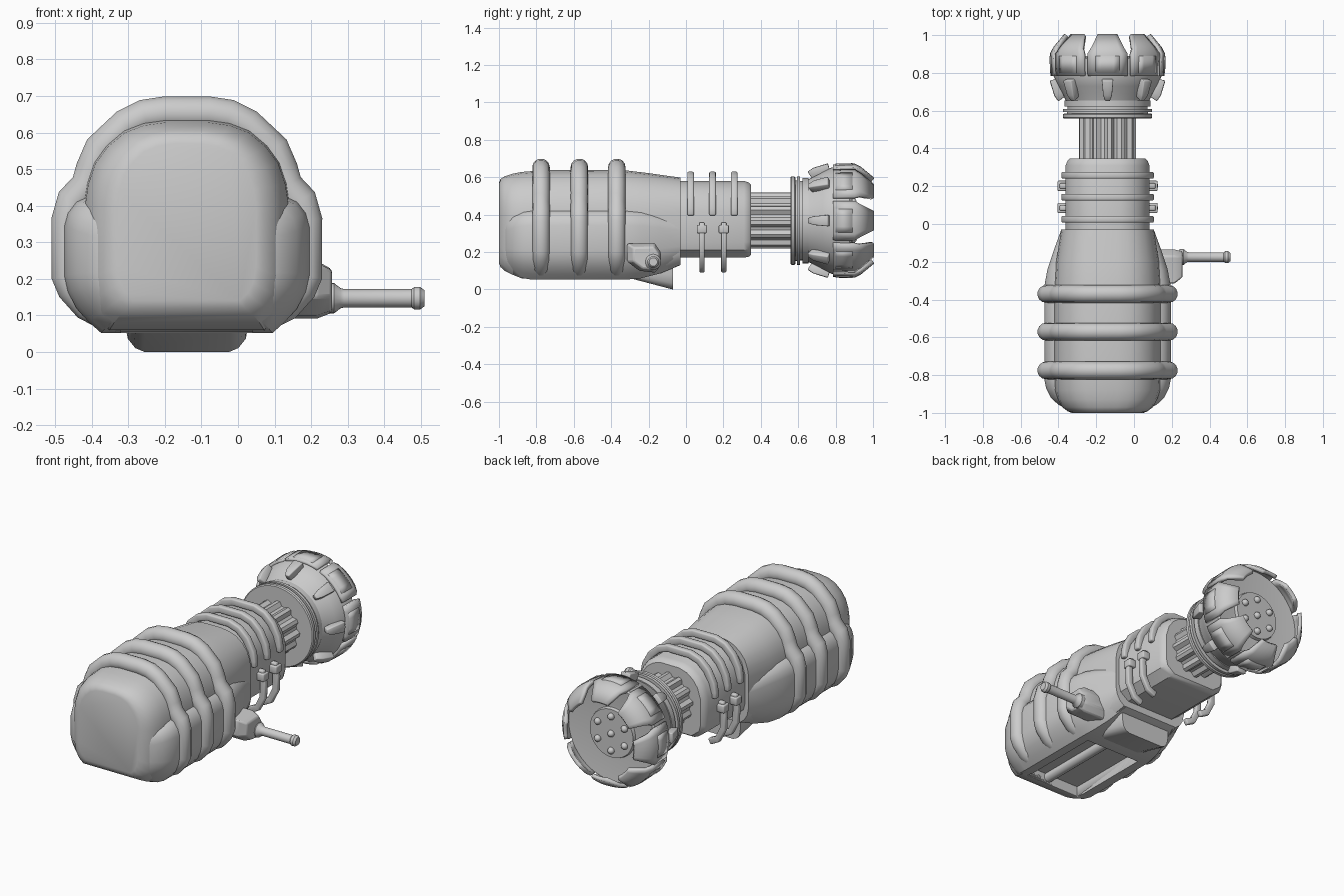
import bpy, bmesh, math
from mathutils import Vector

if "Cube" in bpy.data.objects:
    bpy.data.objects.remove(bpy.data.objects["Cube"])

CX, CZ = -0.14, 0.368      # axis of the barrel


def finish(name, bm, angle=35):
    bmesh.ops.recalc_face_normals(bm, faces=bm.faces)
    me = bpy.data.meshes.new(name)
    bm.to_mesh(me)
    bm.free()
    ob = bpy.data.objects.new(name, me)
    bpy.context.collection.objects.link(ob)
    bpy.ops.object.select_all(action='DESELECT')
    ob.select_set(True)
    bpy.context.view_layer.objects.active = ob
    bpy.ops.object.shade_smooth_by_angle(angle=math.radians(angle))
    return ob


def skin(name, rings, angle=35):
    """Join closed rings of points and cap both ends."""
    bm = bmesh.new()
    rows = [[bm.verts.new(p) for p in r] for r in rings]
    n = len(rows[0])
    for a, b in zip(rows, rows[1:]):
        for i in range(n):
            j = (i + 1) % n
            bm.faces.new((a[i], a[j], b[j], b[i]))
    bm.faces.new(rows[0])
    bm.faces.new(rows[-1])
    return finish(name, bm, angle)


def loft(name, half, stations, angle=35):
    """half: right outline (0..1, 0..1) top to bottom; stations: y, half width, z low, z high."""
    full = half + [(-x, z) for x, z in reversed(half)]
    return skin(name, [[(CX + x * w, y, lo + z * (hi - lo)) for x, z in full]
                       for y, w, lo, hi in stations], angle)


def turn_y(name, prof, n=48, teeth=None):
    """Revolve (y, r) about the barrel axis; teeth alternates the radius."""
    rings = []
    for y, r in prof:
        ring = []
        for i in range(n):
            a = 2 * math.pi * i / n
            rr = r * (teeth if teeth and i % 4 > 1 else 1)
            ring.append((CX + rr * math.sin(a), y, CZ + rr * math.cos(a)))
        rings.append(ring)
    return skin(name, rings)


def sheet(name, rows, thick, bevel=0.0):
    """Grid of points thickened to a plate."""
    bm = bmesh.new()
    vs = [[bm.verts.new(p) for p in r] for r in rows]
    for a, b in zip(vs, vs[1:]):
        for i in range(len(a) - 1):
            bm.faces.new((a[i], a[i + 1], b[i + 1], b[i]))
    ob = finish(name, bm)
    m = ob.modifiers.new("thickness", 'SOLIDIFY')
    m.thickness, m.offset = thick, 0
    if bevel:
        b = ob.modifiers.new("edges", 'BEVEL')
        b.width, b.segments, b.limit_method = bevel, 2, 'ANGLE'
        b.angle_limit = math.radians(50)
    return ob


def mirror(path):
    return [(-x, z) for x, z in reversed(path)] + path


# main housing and its wider lower bulge
housing = loft("housing", [(.2, 1), (.42, .985), (.61, .95), (.78, .88), (.9, .8), (.97, .7), (1, .6),
                           (1, .22), (.96, .12), (.88, .05), (.76, 0)],
               [(-1, .19, .14, .57), (-.992, .21, .12, .59), (-.97, .24, .1, .605), (-.93, .262, .08, .618),
                (-.88, .278, .06, .628), (-.78, .282, .055, .637), (-.35, .282, .055, .64),
                (-.2, .272, .075, .622), (-.03, .245, .13, .598)])
bulge = loft("side_bulge", [(.8, 1), (.9, .96), (.97, .88), (1, .78), (1, .42), (.97, .3), (.9, .18),
                            (.8, .08), (.7, 0)],
             [(-.975, .225, .12, .36), (-.955, .262, .1, .38), (-.92, .3, .08, .4), (-.87, .325, .06, .42),
              (-.82, .335, .052, .425), (-.33, .335, .052, .425), (-.24, .318, .06, .42),
              (-.14, .285, .085, .4), (-.03, .245, .13, .37)])

# recess in the underside, with a rod inside
bm = bmesh.new()
bmesh.ops.create_cube(bm, size=1)
for v in bm.verts:
    v.co = Vector((CX + v.co.x * .36, -.61 + v.co.y * .52, .07 + v.co.z * .1))
cutter = finish("underside_cutter", bm)
cutter.hide_render = True
cutter.hide_set(True)
for ob in (housing, bulge):
    m = ob.modifiers.new("recess", 'BOOLEAN')
    m.operation, m.object, m.solver = 'DIFFERENCE', cutter, 'EXACT'
skin("underside_rod", [[(CX + .03 + .028 * math.cos(k * math.pi / 8), y, .1 + .028 * math.sin(k * math.pi / 8))
                        for k in range(16)] for y in (-.88, -.34)])

# scoop foot under the housing
loft("foot", [(.8, 1), (1, .9), (1, .6), (.95, .25), (.85, .08), (.7, 0)],
     [(-.28, .165, .055, .12), (-.09, .17, .005, .13), (-.07, .165, 0, .13)])

# three fat rounded hoops
hoop = mirror([(.06, .653), (.115, .645), (.165, .62), (.235, .555), (.258, .5), (.272, .455),
               (.31, .415), (.325, .36), (.325, .21), (.31, .175), (.27, .13), (.225, .108)])
for y in (-.775, -.57, -.37):
    cu = bpy.data.curves.new("hoop", 'CURVE')
    cu.dimensions, cu.bevel_depth, cu.bevel_resolution, cu.use_fill_caps = '3D', .047, 5, True
    sp = cu.splines.new('POLY')
    sp.points.add(len(hoop) - 1)
    for p, (x, z) in zip(sp.points, hoop):
        p.co = (CX + x, y, z, 1)
    bpy.context.collection.objects.link(bpy.data.objects.new("hoop", cu))

# neck block
loft("neck", [(.3, 1), (.55, .96), (.75, .88), (.9, .77), (1, .6), (1, .2), (.95, .1), (.7, 0)],
     [(-.06, .222, .17, .58), (.31, .222, .17, .58), (.335, .212, .175, .572), (.348, .198, .185, .56)])

# thin bands over the top of the neck, and cradles below it
over = mirror([(.07, .61), (.13, .59), (.18, .545), (.215, .48), (.225, .43), (.225, .395)])
under = [(.24, .345), (.248, .28), (.245, .2), (.21, .13), (.16, .105)]
for y in (.025, .142, .258):
    sheet("top_band", [[(CX + x, y + d, z) for x, z in over] for d in (-.018, .018)], .04, .008)
for y in (.085, .202):
    sheet("lower_band", [[(CX + x, y + d, z) for x, z in mirror(under)] for d in (-.014, .014)], .036, .006)
    for s in (-1, 1):
        sheet("band_clip", [[(CX + s * .24, y + d, z) for z in (.3, .345)] for d in (-.027, .027)], .05, .006)

# fluted shaft, collars and the bowl of the head
turn_y("fluted_shaft", [(.33, .15), (.58, .15)], 48, .87)
turn_y("collar", [(.558, .19), (.558, .23), (.563, .236), (.58, .236), (.585, .23), (.585, .215), (.593, .215),
                  (.593, .236), (.61, .236), (.61, .212), (.622, .212), (.622, .228), (.655, .228), (.655, .19)])
turn_y("head_bowl", [(.65, .2), (.655, .222), (.69, .238), (.73, .26), (.78, .285), (.875, .288), (.885, .28),
                     (.872, .16), (.872, .145), (.89, .14)])

# eight fins and eight petals around the head
for k in range(8):
    a0 = math.radians(45 * k)

    def polar(y, r, a):
        return (CX + r * math.sin(a0 + a), y, CZ + r * math.cos(a0 + a))

    sheet("head_fin", [[polar(y, r, math.radians(w) * t) for t in (-1, 0, 1)]
                       for y, r, w in ((.662, .243, 3), (.69, .262, 5), (.765, .285, 6))], .045, .005)
    sheet("head_petal", [[polar(y, r, math.radians(w) * t / 3) for t in range(-3, 4)]
                         for y, r, w in ((.785, .29, 20.5), (.9, .294, 20.5), (.93, .278, 17.5), (.998, .222, 13))],
          .022)
    # raised pad on each petal
    sheet("petal_pad", [[polar(y, r, math.radians(12) * t / 2) for t in range(-2, 3)]
                        for y, r in ((.8, .298), (.89, .3))], .014)

# bolts on the end disc
bm = bmesh.new()
spots = [(0, 0)] + [(.1 * math.sin(k * math.pi / 3), .1 * math.cos(k * math.pi / 3)) for k in range(6)]
for x, z in spots:
    new = bmesh.ops.create_icosphere(bm, subdivisions=2, radius=.02)["verts"]
    bmesh.ops.translate(bm, verts=new, vec=(CX + x, .893, CZ + z))
finish("end_bolts", bm, 60)

# side handle: mount block and turned grip along x
outline = [(-.315, .15), (-.315, .245), (-.17, .25), (-.135, .2), (-.135, .13), (-.165, .09), (-.25, .1)]
mount = skin("handle_mount", [[(x, -.18 + (y + .18) * s, .155 + (z - .155) * s) for y, z in outline]
                              for x, s in ((.08, 1), (.215, 1), (.257, .75))])
b = mount.modifiers.new("edges", 'BEVEL')
b.width, b.segments = .008, 2
skin("handle", [[(x, -.175 + r * math.cos(k * math.pi / 10), .147 + r * math.sin(k * math.pi / 10))
                 for k in range(20)]
                for x, r in ((.24, .042), (.262, .042), (.28, .028), (.29, .025), (.475, .025), (.482, .031),
                             (.498, .031), (.51, .022))])
